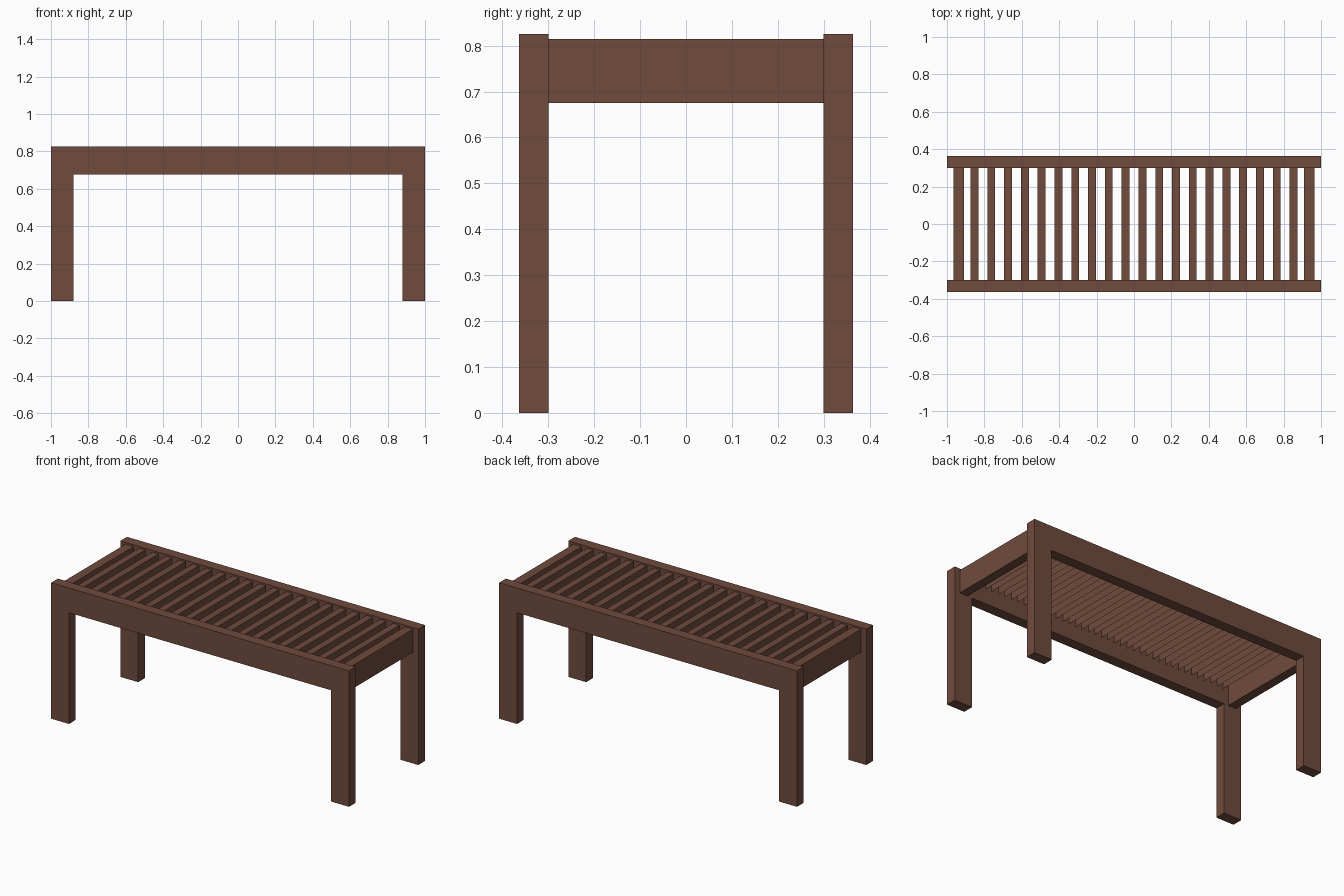
import bpy, bmesh

if "Cube" in bpy.data.objects:
    bpy.data.objects.remove(bpy.data.objects["Cube"])

wood = bpy.data.materials.new("brown_wood")
wood.diffuse_color = (0.16, 0.07, 0.046, 1)
wood.use_nodes = True
wood.node_tree.nodes["Principled BSDF"].inputs["Base Color"].default_value = wood.diffuse_color


def finish(bm, name):
    bmesh.ops.recalc_face_normals(bm, faces=bm.faces[:])
    mesh = bpy.data.meshes.new(name)
    bm.to_mesh(mesh)
    bm.free()
    mesh.materials.append(wood)
    obj = bpy.data.objects.new(name, mesh)
    bpy.context.collection.objects.link(obj)
    return obj


def box(name, x0, x1, y0, y1, z0, z1, open_bottom=False):
    bm = bmesh.new()
    bmesh.ops.create_cube(bm, size=1)
    for v in bm.verts:
        v.co.x = x1 if v.co.x > 0 else x0
        v.co.y = y1 if v.co.y > 0 else y0
        v.co.z = z1 if v.co.z > 0 else z0
    bmesh.ops.recalc_face_normals(bm, faces=bm.faces[:])
    obj = finish(bm, name)
    if open_bottom:
        bm = bmesh.new()
        bm.from_mesh(obj.data)
        under = [f for f in bm.faces if f.normal.z < -0.5]
        bmesh.ops.delete(bm, geom=under, context='FACES')
        bm.to_mesh(obj.data)
        bm.free()
    return obj


LEG, TOP, APRON = 0.12, 0.825, 0.675
INNER, OUTER = 0.30, 0.364
RAIL_TOP = 0.815

# Long side frames: two legs and a rail cut as one arch-shaped board
arch = [(-1, 0), (-1 + LEG, 0), (-1 + LEG, APRON), (1 - LEG, APRON),
        (1 - LEG, 0), (1, 0), (1, TOP), (-1, TOP)]
for name, y0, y1 in (("front_frame", -OUTER, -INNER), ("back_frame", INNER, OUTER)):
    bm = bmesh.new()
    face = bm.faces.new([bm.verts.new((x, y0, z)) for x, z in arch])
    ext = bmesh.ops.extrude_face_region(bm, geom=[face], use_keep_orig=True)
    moved = [g for g in ext["geom"] if isinstance(g, bmesh.types.BMVert)]
    bmesh.ops.translate(bm, verts=moved, vec=(0, y1 - y0, 0))
    finish(bm, name)

# End rails joining the frames
box("left_end_rail", -0.965, -0.91, -INNER, INNER, APRON, RAIL_TOP)
box("right_end_rail", 0.91, 0.965, -INNER, INNER, APRON, RAIL_TOP)

# Seat slats, open underneath
COUNT, PITCH, WIDTH = 20, 0.0898, 0.042
for i in range(COUNT):
    x = (i - (COUNT - 1) / 2) * PITCH
    box(f"seat_slat_{i + 1}", x - WIDTH / 2, x + WIDTH / 2,
        -INNER, INNER, 0.765, RAIL_TOP, open_bottom=True)
